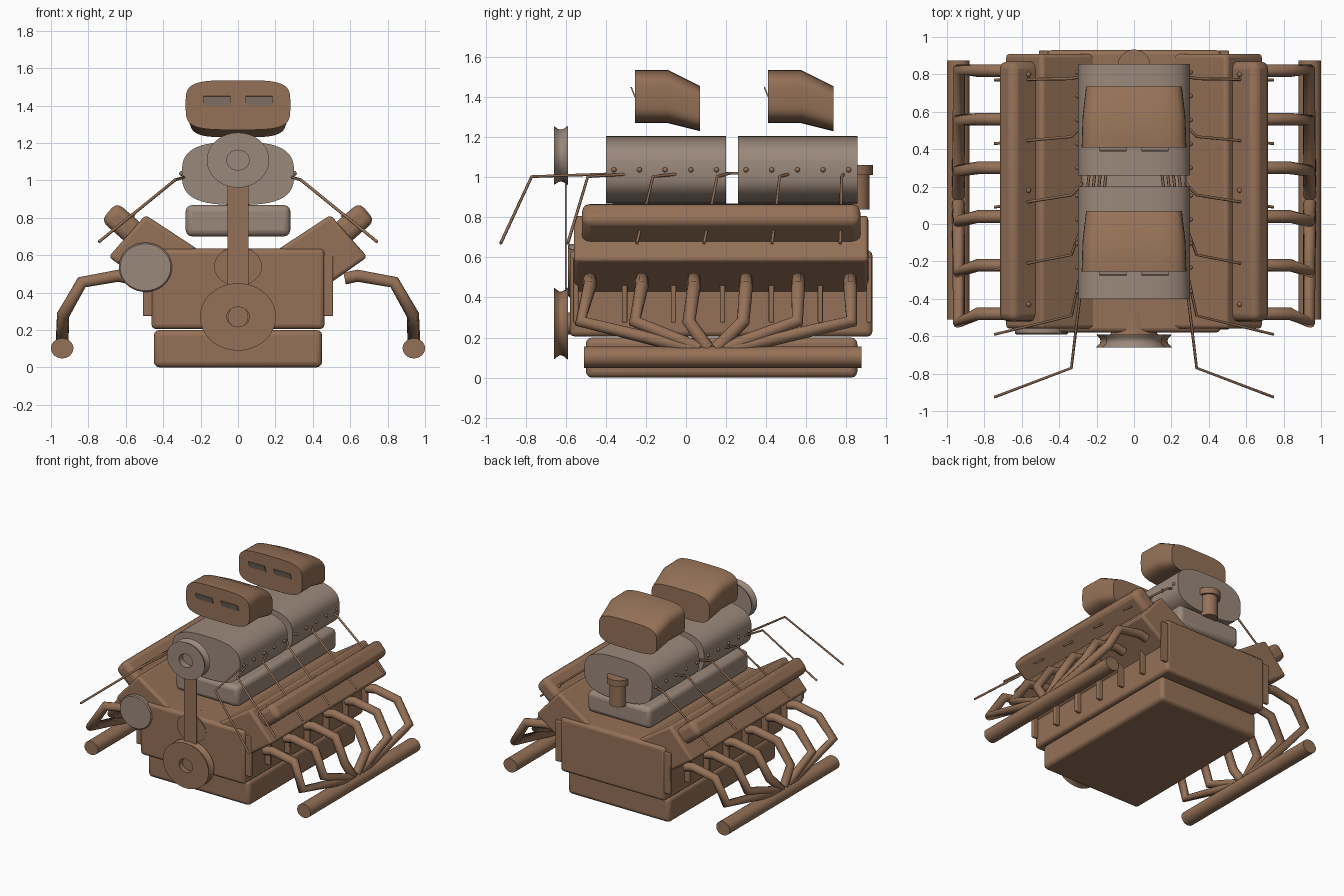
import bpy, bmesh, math
from mathutils import Matrix, Vector

if "Cube" in bpy.data.objects:
    bpy.data.objects.remove(bpy.data.objects["Cube"])


def material(name, rgb):
    m = bpy.data.materials.new(name)
    m.diffuse_color = (*rgb, 1)
    m.use_nodes = True
    m.node_tree.nodes["Principled BSDF"].inputs["Base Color"].default_value = m.diffuse_color
    return m


BROWN = material("warm brown", (0.30, 0.165, 0.095))
GREY = material("warm grey", (0.33, 0.25, 0.20))


def finish(bm, name, mat, bevel=0.0, segs=3):
    bmesh.ops.recalc_face_normals(bm, faces=bm.faces)
    me = bpy.data.meshes.new(name)
    bm.to_mesh(me)
    bm.free()
    ob = bpy.data.objects.new(name, me)
    bpy.context.collection.objects.link(ob)
    me.materials.append(mat)
    bpy.ops.object.select_all(action='DESELECT')
    ob.select_set(True)
    bpy.context.view_layer.objects.active = ob
    bpy.ops.object.shade_smooth_by_angle(angle=math.radians(35))
    if bevel:
        mod = ob.modifiers.new("rounding", 'BEVEL')
        mod.width = bevel
        mod.segments = segs
        mod.limit_method = 'ANGLE'
    return ob


def box(name, lo, hi, mat, bevel=0.0, rot=None):
    lo, hi = Vector(lo), Vector(hi)
    bm = bmesh.new()
    m = Matrix.Translation((lo + hi) / 2) @ (rot or Matrix.Identity(4))
    bmesh.ops.create_cube(bm, size=1, matrix=m @ Matrix.Diagonal((*(hi - lo), 1)))
    return finish(bm, name, mat, bevel)


def loft(name, sections, mat, power=2.0, n=40, cx=0.0):
    """Skin rounded sections (y, centre z, half width, half height)."""
    bm = bmesh.new()
    rings = []
    for y, zc, w, h in sections:
        ring = []
        for i in range(n):
            a = 2 * math.pi * i / n
            c, s = math.cos(a), math.sin(a)
            ring.append(bm.verts.new((cx + w * math.copysign(abs(c) ** (2 / power), c), y,
                                      zc + h * math.copysign(abs(s) ** (2 / power), s))))
        rings.append(ring)
    for a, b in zip(rings, rings[1:]):
        for i in range(n):
            bm.faces.new((a[i], a[(i + 1) % n], b[(i + 1) % n], b[i]))
    bm.faces.new(rings[0])
    bm.faces.new(rings[-1])
    return finish(bm, name, mat)


def prism(name, pts, y0, y1, mat, bevel=0.0):
    bm = bmesh.new()
    a = [bm.verts.new((x, y0, z)) for x, z in pts]
    b = [bm.verts.new((x, y1, z)) for x, z in pts]
    bm.faces.new(a)
    bm.faces.new(b)
    for i in range(len(pts)):
        j = (i + 1) % len(pts)
        bm.faces.new((a[i], a[j], b[j], b[i]))
    return finish(bm, name, mat, bevel)


def tube(name, paths, r, mat, res=3):
    cu = bpy.data.curves.new(name, 'CURVE')
    cu.dimensions = '3D'
    cu.bevel_depth = r
    cu.bevel_resolution = res
    cu.use_fill_caps = True
    for path in paths:
        sp = cu.splines.new('POLY')
        sp.points.add(len(path) - 1)
        for p, co in zip(sp.points, path):
            p.co = (*co, 1)
    cu.materials.append(mat)
    ob = bpy.data.objects.new(name, cu)
    bpy.context.collection.objects.link(ob)
    return ob


def studs(name, points, r, mat):
    bm = bmesh.new()
    for p in points:
        bmesh.ops.create_icosphere(bm, subdivisions=2, radius=r, matrix=Matrix.Translation(p))
    return finish(bm, name, mat)


def upright_cylinder(name, y, z0, z1, r):
    bm = bmesh.new()
    bmesh.ops.create_cone(bm, cap_ends=True, segments=32, radius1=r, radius2=r, depth=z1 - z0,
                          matrix=Matrix.Translation((0, y, (z0 + z1) / 2)))
    return finish(bm, name, BROWN)


# Lower body
box("oil_pan", (-0.45, -0.50, 0.0), (0.45, 0.855, 0.2), BROWN, 0.03)
box("engine_block", (-0.463, -0.58, 0.205), (0.463, 0.93, 0.635), BROWN, 0.025)

# Intake manifold and twin blowers
box("intake_manifold", (-0.28, -0.40, 0.70), (0.28, 0.855, 0.868), GREY, 0.035)
for label, y0, y1 in (("front", -0.40, 0.20), ("rear", 0.26, 0.855)):
    loft(label + "_blower", [(y0, 1.037, 0.30, 0.168), (y1, 1.037, 0.30, 0.168)], GREY, 2.9, 56)
tube("blower_links", [[(s * x, 0.18, 1.02), (s * (x - 0.012), 0.28, 1.02)]
                      for s in (-1, 1) for x in (0.16, 0.19, 0.22, 0.25)], 0.008, BROWN, 1)

# Air scoops with slots and flaps
for label, d in (("front", 0.0), ("rear", 0.665)):
    loft(label + "_air_scoop", [(-0.255 + d, 1.4025, 0.28, 0.1325),
                                (-0.09 + d, 1.4025, 0.275, 0.1325),
                                (0.07 + d, 1.3425, 0.256, 0.1125)], BROWN, 4, 56)
    for s in (-1, 1):
        box(label + "_scoop_flap", (s * 0.1125 - 0.073, d - 0.268, 1.40),
            (s * 0.1125 + 0.073, d - 0.261, 1.452), GREY,
            rot=Matrix.Rotation(math.radians(22), 4, 'X'))


# Pulleys, belt and front covers
def pulley(name, zc, w, h, mat):
    rim = ((-0.59, 1), (-0.60, 0.96), (-0.612, 0.90), (-0.625, 0.88),
           (-0.638, 0.90), (-0.65, 0.96), (-0.66, 1))
    sec = [(y, zc, w * f, h * f) for y, f in rim]
    loft(name, sec + [(-0.66, zc, 0.06, 0.053), (-0.61, zc, 0.06, 0.053)], mat, 2, 48)


pulley("blower_pulley", 1.108, 0.167, 0.147, GREY)
pulley("crank_pulley", 0.27, 0.203, 0.18, BROWN)
box("drive_belt", (-0.055, -0.605, 0.35), (0.055, -0.597, 1.03), BROWN)
loft("crank_shaft", [(-0.62, 0.27, 0.055, 0.055), (-0.55, 0.27, 0.055, 0.055)], BROWN)
loft("water_pump", [(-0.59, 0.54, 0.128, 0.105), (-0.55, 0.54, 0.10, 0.10),
                    (-0.47, 0.54, 0.09, 0.10)], BROWN)
loft("front_filter", [(-0.55, 0.535, 0.13, 0.12), (-0.557, 0.535, 0.142, 0.132),
                      (-0.583, 0.535, 0.142, 0.132), (-0.59, 0.535, 0.135, 0.125)],
     GREY, cx=-0.495)

# Distributor at the back
upright_cylinder("distributor_body", 0.852, 0.84, 1.015, 0.065)
upright_cylinder("distributor_cap", 0.845, 1.01, 1.06, 0.088)

PORTS = [-0.48 + 0.26 * i for i in range(6)]
WIRES = ((-0.27, -0.77, -0.925), (-0.22, -0.49, -0.59), (0.0, -0.165, -0.245),
         (0.22, 0.155, 0.09), (0.53, 0.467, 0.43), (0.79, 0.777, 0.77))
RIVETS = [y + d for y in (-0.36, 0.30) for d in (0, 0.128, 0.256, 0.384, 0.512)]

for s, side in ((-1, "left"), (1, "right")):
    # Cylinder head and valve cover
    prism(side + "_cylinder_head", [(s * x, z) for x, z in
          ((0.19, 0.615), (0.495, 0.815), (0.692, 0.59), (0.45, 0.42), (0.2, 0.42))],
          -0.56, 0.91, BROWN, 0.02)
    box(side + "_valve_cover", (s * 0.60 - 0.12, -0.52, 0.69), (s * 0.60 + 0.12, 0.87, 0.82),
        BROWN, 0.04, Matrix.Rotation(-s * math.radians(41), 4, 'Y'))
    studs(side + "_cover_bolts", [(s * 0.565, y, 0.81) for y in (-0.43, 0.18, 0.80)], 0.014, BROWN)
    # Upright ribs along the block
    for i in range(7):
        y = -0.55 + 0.244 * i
        box(side + "_block_rib", (s * 0.48 - 0.028, y - 0.013, 0.275),
            (s * 0.48 + 0.028, y + 0.013, 0.60), BROWN, 0.006)
    # Exhaust headers sweeping into the collector
    paths = []
    for i, y in enumerate(PORTS):
        yb = 0.15 + (y - 0.17) * 1.04
        ye = 0.13 + (y - 0.17) * 0.16
        paths.append([(s * 0.57, y, 0.475), (s * 0.64, y, 0.49), (s * 0.835, y, 0.455),
                      (s * 0.935, yb, 0.28), (s * 0.94, ye, 0.145)])
    tube(side + "_exhaust_headers", paths, 0.034, BROWN, 3)
    loft(side + "_exhaust_collector", [(-0.51, 0.102, 0.06, 0.054), (0.875, 0.102, 0.06, 0.054)],
         BROWN, 2, 32, s * 0.94)
    # Ignition wires and blower rivets
    tube(side + "_ignition_wires", [[(s * 0.275, a, 1.02), (s * 0.335, b, 1.003),
                                     (s * 0.745, c, 0.67)] for a, b, c in WIRES], 0.008, BROWN, 1)
    studs(side + "_blower_rivets", [(s * 0.302, y, 1.037) for y in RIVETS], 0.013, BROWN)
